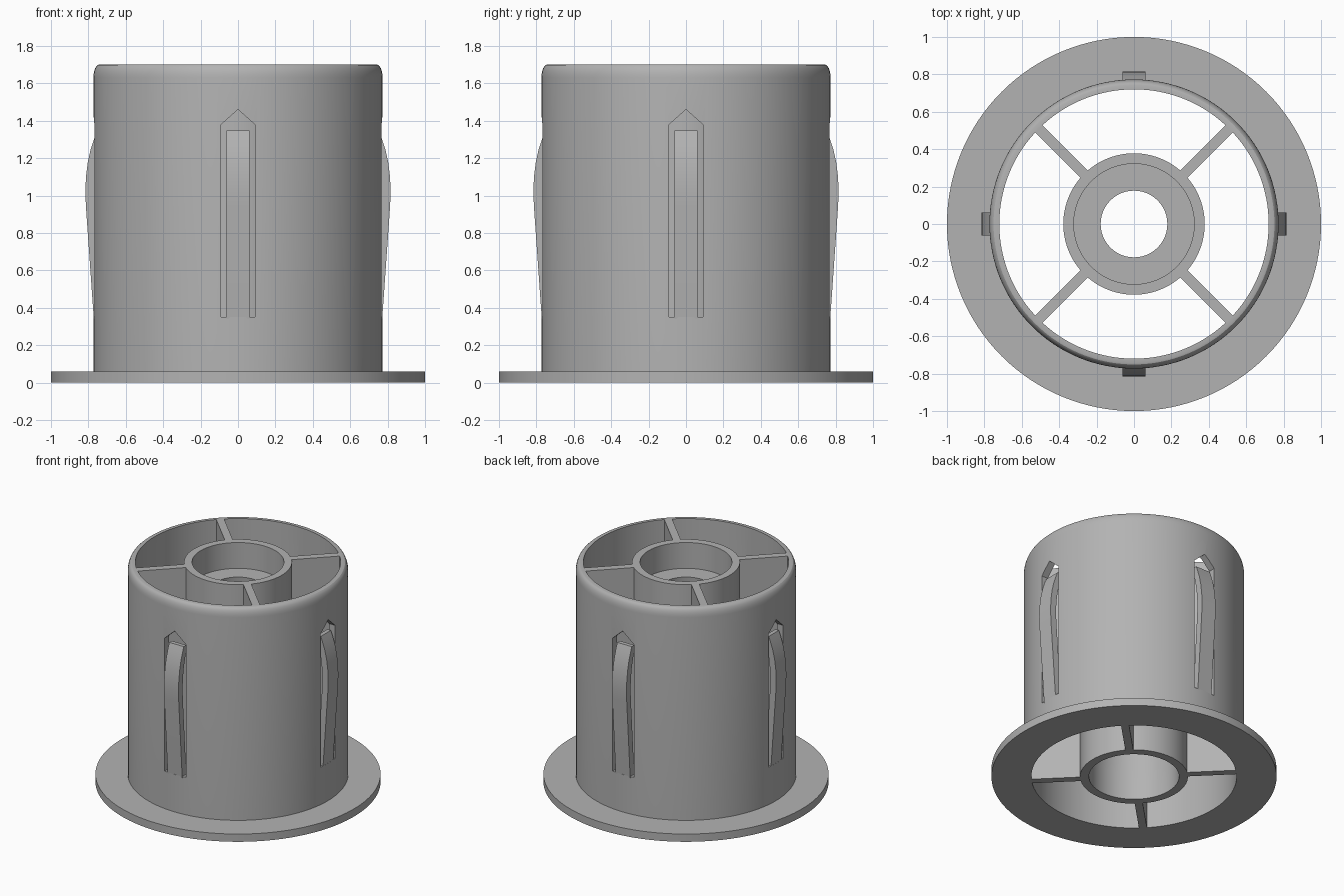
import bpy, bmesh, math
from mathutils import Matrix

cube = bpy.data.objects.get("Cube")
if cube:
    bpy.data.objects.remove(cube, do_unlink=True)

GREY = (0.45, 0.45, 0.45, 1)
grey = bpy.data.materials.new("grey plastic")
grey.use_nodes = True
grey.diffuse_color = GREY
grey.node_tree.nodes["Principled BSDF"].inputs["Base Color"].default_value = GREY


def finish(name, bm):
    bmesh.ops.recalc_face_normals(bm, faces=bm.faces)
    mesh = bpy.data.meshes.new(name)
    bm.to_mesh(mesh)
    bm.free()
    mesh.materials.append(grey)
    obj = bpy.data.objects.new(name, mesh)
    bpy.context.collection.objects.link(obj)
    return obj


def smooth(obj):
    bpy.ops.object.select_all(action='DESELECT')
    obj.select_set(True)
    bpy.context.view_layer.objects.active = obj
    bpy.ops.object.shade_smooth_by_angle(angle=math.radians(25))


def lathe(name, profile, steps=128):
    """Spin a closed (radius, z) profile around the z axis."""
    bm = bmesh.new()
    verts = [bm.verts.new((r, 0, z)) for r, z in profile]
    edges = [bm.edges.new((v, verts[i - 1])) for i, v in enumerate(verts)]
    bmesh.ops.spin(bm, geom=verts + edges, axis=(0, 0, 1), cent=(0, 0, 0),
                   angle=2 * math.pi, steps=steps, use_merge=True)
    bmesh.ops.remove_doubles(bm, verts=bm.verts, dist=1e-5)
    return finish(name, bm)


def prism(name, points, offset, angle):
    """Extrude a polygon by an offset, then turn it about the z axis."""
    bm = bmesh.new()
    face = bm.faces.new([bm.verts.new(p) for p in points])
    ext = bmesh.ops.extrude_face_region(bm, geom=[face])
    moved = [g for g in ext["geom"] if isinstance(g, bmesh.types.BMVert)]
    bmesh.ops.translate(bm, verts=moved, vec=offset)
    bmesh.ops.rotate(bm, verts=bm.verts, matrix=Matrix.Rotation(angle, 3, 'Z'))
    return finish(name, bm)


# Outer sleeve with base flange and rounded top rim
R_OUT, R_IN, HEIGHT, FLANGE = 0.773, 0.72, 1.7, 0.06
rim = [(R_OUT - 0.03 + 0.03 * math.cos(a), HEIGHT - 0.07 + 0.07 * math.sin(a))
       for a in (math.pi / 12 * i for i in range(7))]
sleeve = lathe("sleeve", [(R_IN, 0), (1, 0), (1, FLANGE), (R_OUT, FLANGE)]
               + rim + [(R_IN, HEIGHT)])

# Pointed slots cut through the sleeve wall
slot = [(-0.09, 0.35), (0.09, 0.35), (0.09, 1.38), (0, 1.46), (-0.09, 1.38)]
for i in range(4):
    cutter = prism("slot_cutter", [(0.6, y, z) for y, z in slot],
                   (0.3, 0, 0), i * math.pi / 2)
    cutter.hide_render = True
    mod = sleeve.modifiers.new("slot", 'BOOLEAN')
    mod.operation, mod.solver, mod.object = 'DIFFERENCE', 'EXACT', cutter
    bpy.context.view_layer.objects.active = sleeve
    bpy.ops.object.modifier_apply(modifier=mod.name)
    bpy.data.objects.remove(cutter, do_unlink=True)
smooth(sleeve)

# Bowed spring tongues standing in the slots
bow = [(0.771, 0.34), (0.813, 0.94), (0.816, 1.02), (0.813, 1.1),
       (0.803, 1.18), (0.787, 1.25), (0.767, 1.31), (0.752, 1.348)]
inner = [(max(r - 0.05, 0.721), z) for r, z in reversed(bow)]
for i in range(4):
    tongue = prism(f"spring_tongue_{i + 1}",
                   [(r, -0.062, z) for r, z in bow + inner],
                   (0, 0.124, 0), i * math.pi / 2)
    smooth(tongue)

# Central hub: counterbored at the top and bottom, tapered bore between
hub = lathe("hub", [(0.316, 0), (0.378, 0), (0.378, HEIGHT), (0.322, HEIGHT),
                    (0.322, 1.5), (0.178, 1.5), (0.316, 0.2)])
smooth(hub)

# Radial webs joining hub and sleeve
W = 0.028
for i in range(4):
    prism(f"web_{i + 1}", [(0.36, -W, 0), (0.725, -W, 0), (0.725, W, 0), (0.36, W, 0)],
          (0, 0, HEIGHT), math.pi / 4 + i * math.pi / 2)
